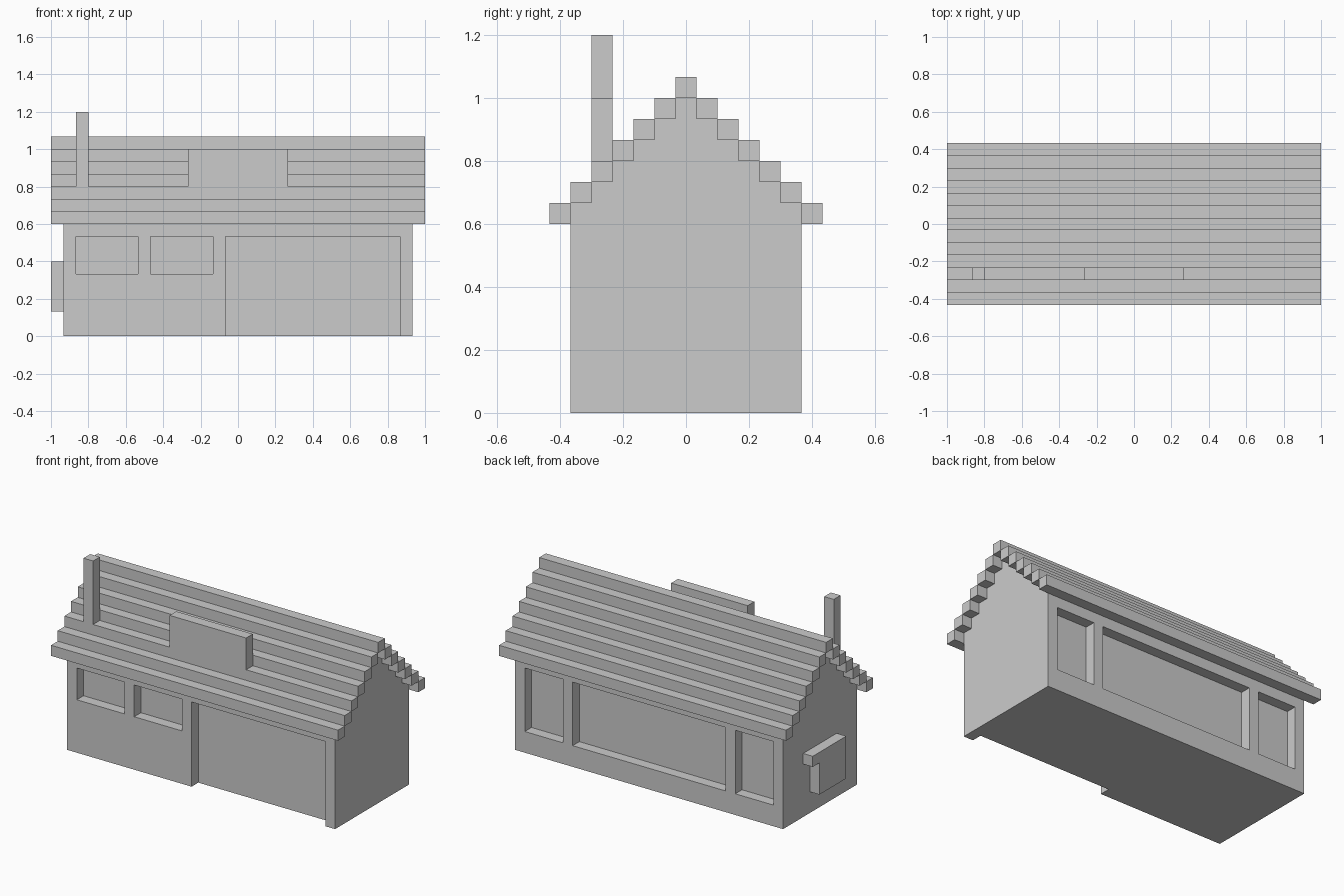
import bpy, bmesh

if "Cube" in bpy.data.objects:
    bpy.data.objects.remove(bpy.data.objects["Cube"])

U = 1 / 15  # block size: the whole house sits on this grid


def make_object(name, bm):
    bmesh.ops.recalc_face_normals(bm, faces=bm.faces)
    mesh = bpy.data.meshes.new(name)
    bm.to_mesh(mesh)
    bm.free()
    obj = bpy.data.objects.new(name, mesh)
    bpy.context.collection.objects.link(obj)
    return obj


def extrude_profile(name, points, x0, x1):
    """Extrude a (y, z) outline along x; all in block units."""
    bm = bmesh.new()
    face = bm.faces.new([bm.verts.new((x0 * U, y * U, z * U)) for y, z in points])
    new = bmesh.ops.extrude_face_region(bm, geom=[face])["geom"]
    verts = [v for v in new if isinstance(v, bmesh.types.BMVert)]
    bmesh.ops.translate(bm, verts=verts, vec=((x1 - x0) * U, 0, 0))
    return make_object(name, bm)


def box(name, x0, x1, y0, y1, z0, z1):
    return extrude_profile(name, [(y0, z0), (y1, z0), (y1, z1), (y0, z1)], x0, x1)


# Walls with stepped gables
right = [(5.5, 0)]
for i in range(6):
    right += [(5.5 - i, 10 + i), (4.5 - i, 10 + i)]
right[-1] = (0.5, 15)
half = [(5.5, 0)]
for i in range(5):
    half += [(5.5 - i, 10 + i), (4.5 - i, 10 + i)]
half[-1:] = [(0.5, 14), (0.5, 15)]
walls = extrude_profile("walls", half + [(-y, z) for y, z in reversed(half)], -14, 14)

# Recesses one block deep: (x0, x1, z0, z1)
front = [(-13, -8, 5, 8), (-7, -2, 5, 8), (-1, 13, -1, 8)]
back = [(-13, -9, 2, 8), (-8, 8, 2, 8), (9, 13, 2, 8)]
for rows, y0, y1 in ((front, -6, -4.5), (back, 4.5, 6)):
    for x0, x1, z0, z1 in rows:
        cutter = box("recess_cutter", x0, x1, y0, y1, z0, z1)
        cutter.hide_render = True
        mod = walls.modifiers.new("recess", "BOOLEAN")
        mod.operation = "DIFFERENCE"
        mod.solver = "EXACT"
        mod.object = cutter
        bpy.context.view_layer.objects.active = walls
        bpy.ops.object.modifier_apply(modifier=mod.name)
        bpy.data.objects.remove(cutter)

# Roof courses climbing from both eaves to the ridge
for i in range(6):
    y, z = 5.5 - i, 9 + i
    box(f"roof_course_back_{i + 1}", -15, 15, y, y + 1, z, z + 1)
    box(f"roof_course_front_{i + 1}", -15, 15, -y - 1, -y, z, z + 1)
box("roof_ridge", -15, 15, -0.5, 0.5, 15, 16)

# Chimney and dormer front standing on the third front course
box("chimney", -13, -12, -4.5, -3.5, 12, 18)
box("dormer", -4, 4, -4.5, -3.5, 12, 15)

# Hatch with overhanging ledge on the left wall
extrude_profile("side_hatch", [(-2.5, 2), (1.5, 2), (1.5, 5), (2.5, 5),
                               (2.5, 6), (-2.5, 6)], -15, -14)
